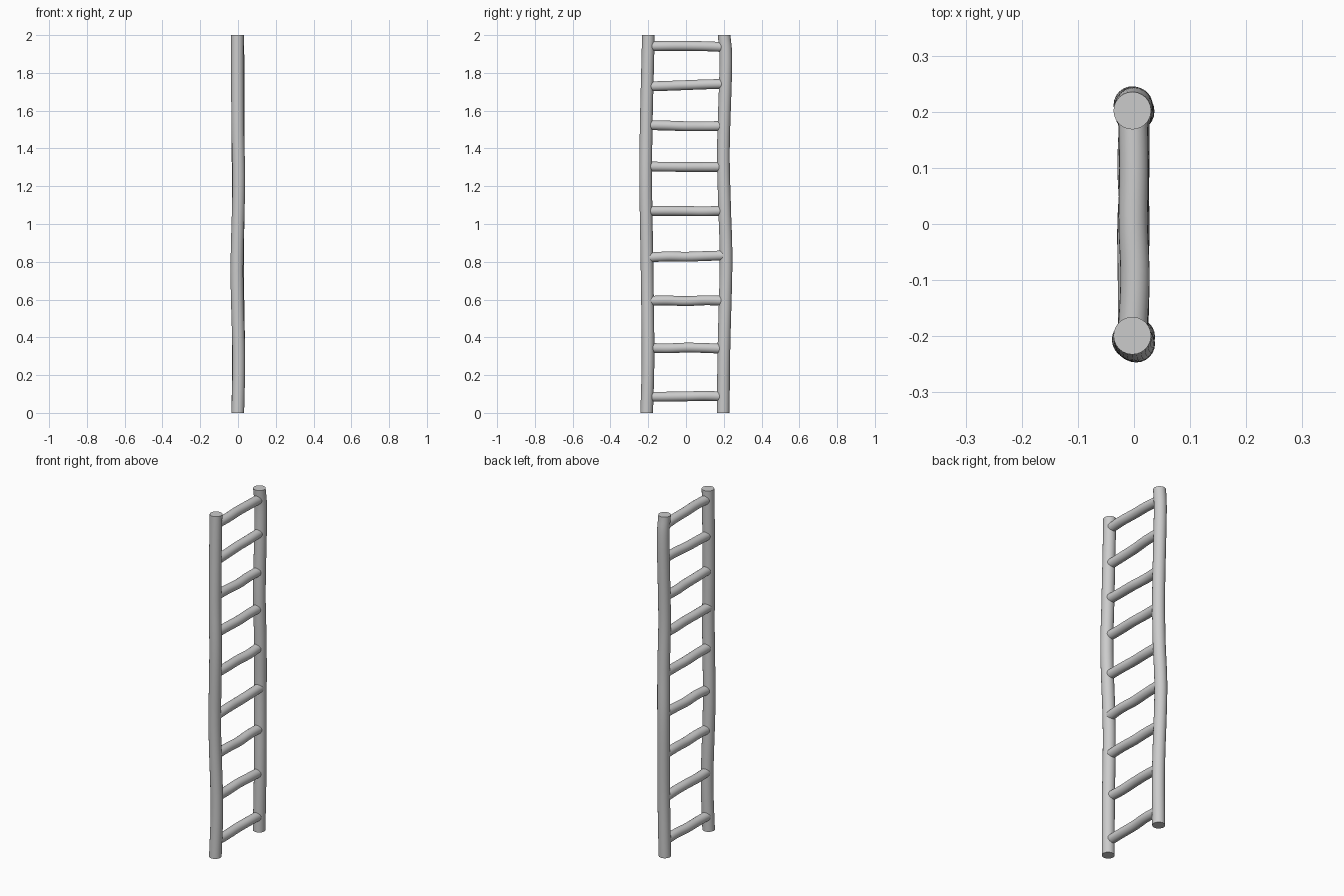
import bpy, bmesh, math, random
from mathutils import Vector

if "Cube" in bpy.data.objects:
    bpy.data.objects.remove(bpy.data.objects["Cube"])

random.seed(4)


def smooth(pts, steps=6):
    """Smooth path through a few points."""
    p = [Vector(q) for q in pts]
    p = [2 * p[0] - p[1]] + p + [2 * p[-1] - p[-2]]
    out = []
    for i in range(1, len(p) - 2):
        a, b, c, d = p[i - 1:i + 3]
        for s in range(steps):
            t = s / steps
            out.append(0.5 * (2 * b + (c - a) * t + (2 * a - 5 * b + 4 * c - d) * t * t
                              + (3 * b - a - 3 * c + d) * t ** 3))
    return out + [p[-2]]


def pole(name, pts, radius, u, v, sides=24):
    """Capped round pole swept along a slightly crooked path."""
    bm = bmesh.new()
    rings = []
    for c in smooth(pts):
        rings.append([bm.verts.new(c + radius * (math.cos(a) * u + math.sin(a) * v))
                      for a in (2 * math.pi * k / sides for k in range(sides))])
    for r0, r1 in zip(rings, rings[1:]):
        for k in range(sides):
            n = (k + 1) % sides
            bm.faces.new((r0[k], r0[n], r1[n], r1[k]))
    bm.faces.new(rings[0][::-1])
    bm.faces.new(rings[-1])
    bmesh.ops.recalc_face_normals(bm, faces=bm.faces)
    me = bpy.data.meshes.new(name)
    bm.to_mesh(me)
    bm.free()
    ob = bpy.data.objects.new(name, me)
    bpy.context.collection.objects.link(ob)
    bpy.ops.object.select_all(action='DESELECT')
    ob.select_set(True)
    bpy.context.view_layer.objects.active = ob
    bpy.ops.object.shade_smooth_by_angle(angle=math.radians(40))


X, Y, Z = Vector((1, 0, 0)), Vector((0, 1, 0)), Vector((0, 0, 1))

# Two crooked upright rails
pole("front_rail", [(-0.001, -0.208, 0), (0.004, -0.201, 0.3), (-0.006, -0.206, 0.75),
                    (0.004, -0.213, 1.2), (-0.001, -0.211, 1.5), (-0.003, -0.204, 1.8),
                    (-0.003, -0.199, 2)], 0.0335, X, Y)
pole("back_rail", [(-0.001, 0.197, 0), (0.003, 0.201, 0.35), (-0.003, 0.212, 0.8),
                   (0.002, 0.204, 1.1), (0, 0.198, 1.4), (0, 0.211, 1.85),
                   (-0.003, 0.202, 2)], 0.0335, X, Y)

# Rungs: height and end-to-end tilt, with a little natural bend
rungs = [(0.088, 0.0), (0.343, -0.004), (0.594, 0.003), (0.828, 0.006), (1.07, 0.0),
         (1.304, 0.0), (1.52, -0.003), (1.734, 0.008), (1.94, -0.003)]
for i, (z, tilt) in enumerate(rungs):
    pts = [(random.uniform(-0.004, 0.002), y,
            z + tilt * y / 0.2 * 0.6 + random.uniform(-0.003, 0.003))
           for y in (-0.212, -0.1, 0, 0.1, 0.208)]
    pole(f"rung_{i + 1}", pts, 0.026, X, Z)
